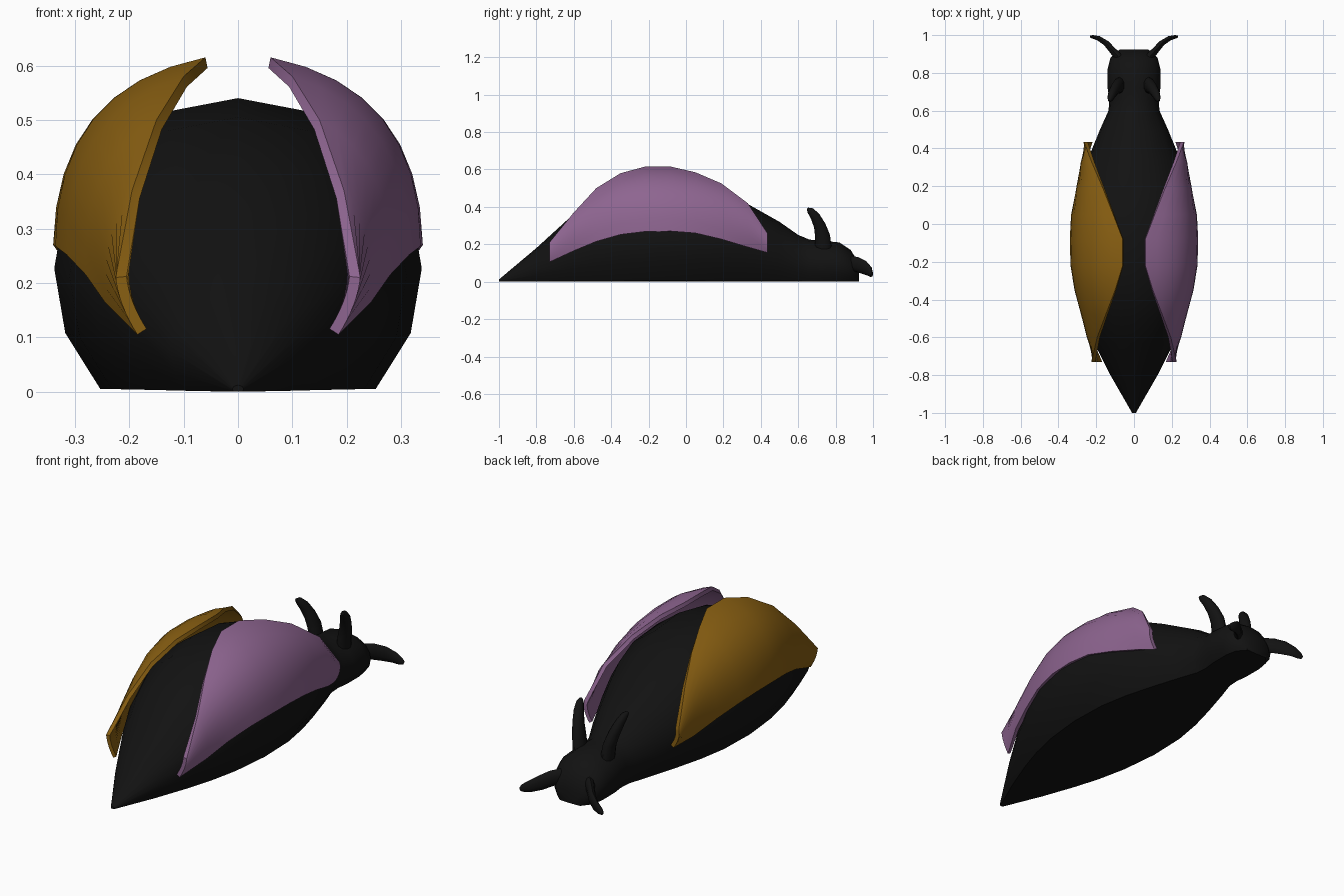
import bpy, bmesh, math
from mathutils import Vector

cube = bpy.data.objects.get("Cube")
if cube:
    bpy.data.objects.remove(cube, do_unlink=True)


def material(name, rgb):
    m = bpy.data.materials.new(name)
    m.use_nodes = True
    m.diffuse_color = (*rgb, 1)
    bsdf = next(n for n in m.node_tree.nodes if n.type == 'BSDF_PRINCIPLED')
    bsdf.inputs["Base Color"].default_value = (*rgb, 1)
    return m


black = material("shell black", (0.006, 0.006, 0.006))
purple = material("wing purple", (0.27, 0.13, 0.28))
gold = material("wing gold", (0.25, 0.115, 0.006))


def loft(name, rings, mat, angle):
    """Skin a list of closed rings and cap both ends."""
    bm = bmesh.new()
    rows = [[bm.verts.new(p) for p in ring] for ring in rings]
    n = len(rows[0])
    for a, b in zip(rows, rows[1:]):
        for i in range(n):
            j = (i + 1) % n
            bm.faces.new((a[i], a[j], b[j], b[i]))
    bm.faces.new(rows[0])
    bm.faces.new(rows[-1])
    bmesh.ops.recalc_face_normals(bm, faces=bm.faces)
    mesh = bpy.data.meshes.new(name)
    bm.to_mesh(mesh)
    bm.free()
    mesh.materials.append(mat)
    obj = bpy.data.objects.new(name, mesh)
    bpy.context.collection.objects.link(obj)
    bpy.ops.object.select_all(action='DESELECT')
    obj.select_set(True)
    bpy.context.view_layer.objects.active = obj
    bpy.ops.object.shade_smooth_by_angle(angle=math.radians(angle))
    return obj


# Body and head: one flat-bottomed section scaled along y (y, half width, height)
half = [(0, 1), (.42, .95), (.79, .78), (.95, .6), (1, .42), (.94, .2), (.75, .01), (0, 0)]
section = half + [(-u, v) for u, v in half[-2:0:-1]]
stations = [(-1, .01, .012), (-.8, .125, .18), (-.63, .21, .335), (-.5, .265, .43),
            (-.35, .31, .505), (-.15, .338, .54), (.05, .33, .525), (.2, .295, .48),
            (.34, .245, .41), (.5, .18, .32), (.6, .135, .25), (.66, .13, .225),
            (.72, .14, .22), (.82, .14, .21), (.88, .125, .17), (.925, .075, .1)]
loft("body", [[(u * w, y, v * h) for u, v in section] for y, w, h in stations], black, 50)

# Wing covers: y, top edge (x, z), bulge control (x, z), bottom edge (x, z)
wing_sections = [
    (-.73, (.225, .21), (.22, .16), (.185, .105)),
    (-.6, (.195, .37), (.265, .3), (.245, .165)),
    (-.48, (.15, .50), (.29, .42), (.28, .215)),
    (-.35, (.10, .58), (.32, .51), (.315, .252)),
    (-.22, (.06, .615), (.335, .56), (.336, .268)),
    (-.08, (.06, .615), (.335, .56), (.34, .27)),
    (.05, (.11, .585), (.33, .52), (.333, .26)),
    (.19, (.165, .525), (.32, .45), (.305, .227)),
    (.33, (.225, .42), (.30, .34), (.275, .185)),
    (.435, (.265, .26), (.275, .21), (.235, .155))]


def wing_ring(side, y, top, ctrl, low, thick=.02, steps=8):
    top, ctrl, low = Vector(top), Vector(ctrl), Vector(low)
    outer, inner = [], []
    for i in range(steps + 1):
        t = i / steps
        p = top * (1 - t) ** 2 + ctrl * 2 * t * (1 - t) + low * t * t
        d = ((ctrl - top) * (1 - t) + (low - ctrl) * t).normalized()
        outer.append(p)
        inner.append(p + Vector((d.y, -d.x)) * thick)
    return [(side * p.x, y, p.y) for p in outer + inner[::-1]]


for name, side, mat in (("left_wing_cover", 1, purple), ("right_wing_cover", -1, gold)):
    loft(name, [wing_ring(side, *s) for s in wing_sections], mat, 40)


def horn(name, side, path, up, sides=10):
    """Tapered oval tube; each path entry is (point, radius along up, radius across)."""
    pts = [Vector(p) for p, _, _ in path]
    rings = []
    for i, (_, a, b) in enumerate(path):
        d = (pts[min(i + 1, len(pts) - 1)] - pts[max(i - 1, 0)]).normalized()
        across = d.cross(Vector(up)).normalized()
        along = across.cross(d)
        ring = []
        for k in range(sides):
            t = 2 * math.pi * k / sides
            p = pts[i] + along * a * math.cos(t) + across * b * math.sin(t)
            ring.append((side * p.x, p.y, p.z))
        rings.append(ring)
    loft(name, rings, black, 50)


# Antennae on the head and jaws at the front
antenna = [((.075, .735, .17), .045, .03), ((.085, .73, .245), .04, .028),
           ((.1, .715, .3), .032, .026), ((.115, .69, .35), .026, .022),
           ((.125, .665, .38), .019, .016), ((.13, .65, .39), .007, .007)]
jaw = [((.07, .87, .1), .04, .025), ((.11, .915, .092), .04, .019),
       ((.145, .955, .075), .037, .016), ((.185, .982, .056), .028, .013),
       ((.215, .99, .042), .02, .01), ((.23, .993, .035), .009, .006)]
for label, side in (("left", 1), ("right", -1)):
    horn(label + "_antenna", side, antenna, (0, 1, 0))
    horn(label + "_jaw", side, jaw, (0, 0, 1))
